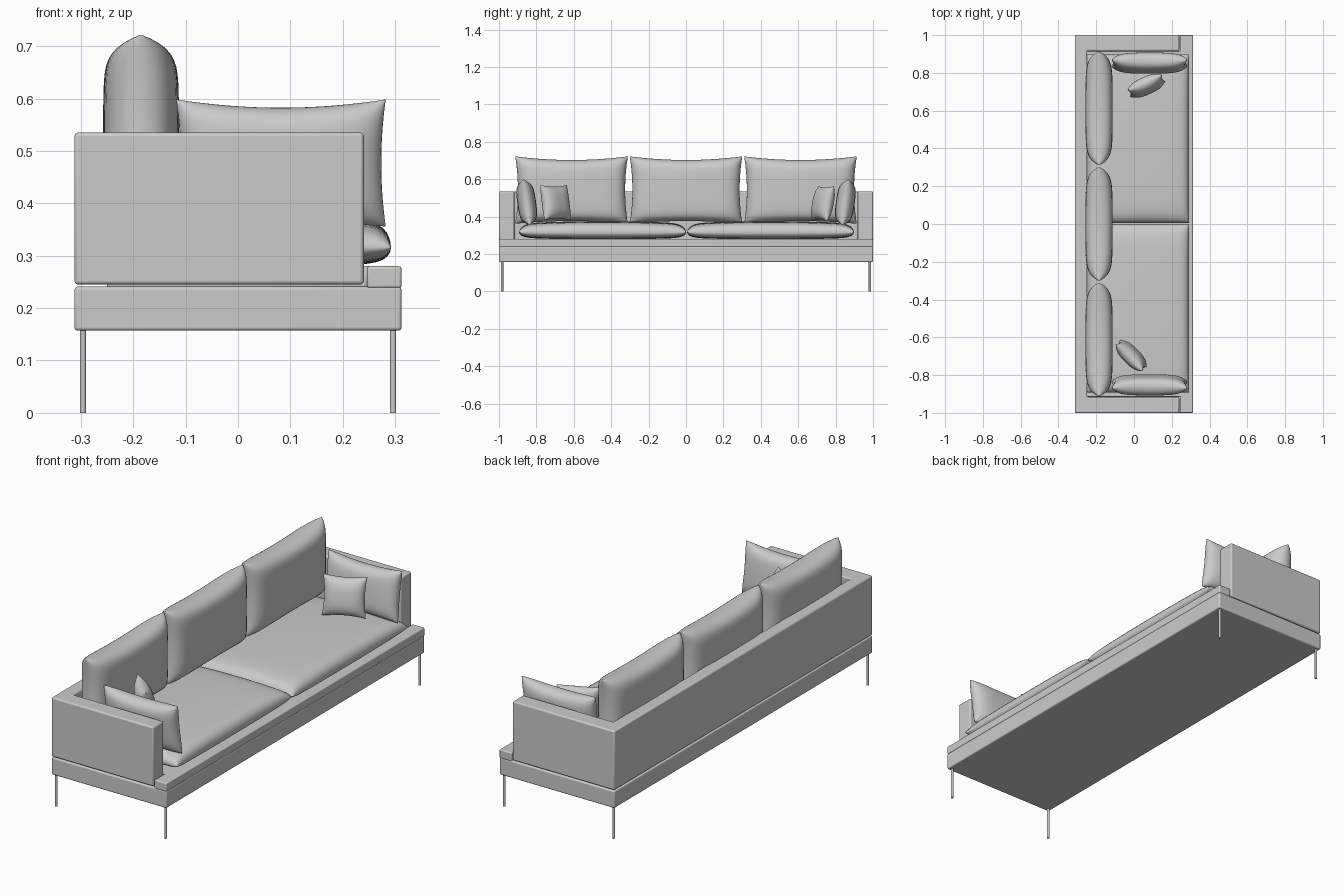
import bpy, bmesh, math
from mathutils import Matrix, Vector

if "Cube" in bpy.data.objects:
    bpy.data.objects.remove(bpy.data.objects["Cube"])


def finish(name, bm, bevel=0.0, angle=35):
    bmesh.ops.recalc_face_normals(bm, faces=bm.faces[:])
    me = bpy.data.meshes.new(name)
    bm.to_mesh(me)
    bm.free()
    ob = bpy.data.objects.new(name, me)
    bpy.context.collection.objects.link(ob)
    if bevel:
        m = ob.modifiers.new("Bevel", 'BEVEL')
        m.width, m.segments = bevel, 3
    bpy.ops.object.select_all(action='DESELECT')
    ob.select_set(True)
    bpy.context.view_layer.objects.active = ob
    bpy.ops.object.shade_smooth_by_angle(angle=math.radians(angle))
    return ob


def prism(name, outline, z0, z1, bevel):
    bm = bmesh.new()
    face = bm.faces.new([bm.verts.new((x, y, z0)) for x, y in outline])
    ext = bmesh.ops.extrude_face_region(bm, geom=[face])
    top = [v for v in ext["geom"] if isinstance(v, bmesh.types.BMVert)]
    bmesh.ops.translate(bm, verts=top, vec=(0, 0, z1 - z0))
    return finish(name, bm, bevel)


def box(name, x0, x1, y0, y1, z0, z1, bevel):
    return prism(name, [(x0, y0), (x1, y0), (x1, y1), (x0, y1)], z0, z1, bevel)


def cushion(name, size, matrix, power=4, pinch=0.06, crown=0.2, low=1.0, sag=0.0, n=28):
    """Two puffed sheets joined at a seam; local x/y = width/height, z = thickness."""
    w, h, t = (s / 2 for s in size)
    bm = bmesh.new()
    for side in (1, -1):
        new = bmesh.ops.create_grid(bm, x_segments=n, y_segments=n, size=1)["verts"]
        for vert in new:
            u, v = (math.sin(c * math.pi / 2) for c in vert.co[:2])
            puff = math.sqrt(max(0, 1 - abs(u) ** power) * max(0, 1 - abs(v) ** power))
            puff *= 1 - crown * (u * u + v * v) / 2
            x = u * w - math.copysign(pinch * h * (1 - v * v), u) * abs(u) ** 3
            y = v * h - math.copysign(pinch * h * (1 - u * u), v) * abs(v) ** 3
            y -= sag * (1 - u * u) * max(v, 0)
            vert.co = (x, y, side * t * puff * (low if side < 0 else 1))
    bmesh.ops.remove_doubles(bm, verts=bm.verts[:], dist=1e-5)
    bm.transform(matrix)
    return finish(name, bm, angle=80)


def standing(x, y, z, turn, lean=0.0):
    """Upright cushion frame: turn = heading of its width, lean = backward tilt."""
    return (Matrix.Translation((x, y, z)) @ Matrix.Rotation(math.radians(turn), 4, 'Z')
            @ Matrix.Rotation(math.radians(90 + lean), 4, 'X'))


# Base frame and raised seat platform with a full-width front rail
box("base", -0.312, 0.312, -1, 1, 0.157, 0.241, 0.006)
prism("seat_platform", [(-0.25, -0.915), (0.246, -0.915), (0.246, -1), (0.312, -1),
                        (0.312, 1), (0.246, 1), (0.246, 0.915), (-0.25, 0.915)],
      0.238, 0.28, 0.005)

# Back and both arms as one U-shaped shell
prism("back_and_arms", [(-0.312, -1), (0.24, -1), (0.24, -0.918), (-0.248, -0.918),
                        (-0.248, 0.918), (0.24, 0.918), (0.24, 1), (-0.312, 1)],
      0.245, 0.535, 0.007)

# Thin legs
for sx in (-1, 1):
    for sy in (-1, 1):
        bm = bmesh.new()
        bmesh.ops.create_cone(bm, cap_ends=True, segments=12, radius1=0.006, radius2=0.006,
                              depth=0.16, matrix=Matrix.Translation((sx * 0.296, sy * 0.983, 0.08)))
        finish("leg", bm)

# Seat cushions
for sy in (-1, 1):
    cushion("seat_cushion", (0.54, 0.892, 0.12),
            Matrix.Translation((0.022, sy * 0.449 + 0.003, 0.315)),
            power=14, pinch=0.0, crown=0.35, low=0.6)

# Back cushions
for y in (-0.612, 0, 0.612):
    cushion("back_cushion", (0.602, 0.36, 0.145), standing(-0.185, y, 0.542, 90),
            power=7, pinch=0.08, crown=0.12, sag=0.005)

# Cushions against the arms
for sy in (-1, 1):
    cushion("arm_cushion", (0.40, 0.245, 0.10), standing(0.082, sy * 0.852, 0.477, 0, -sy * 8),
            power=5, pinch=0.07, crown=0.2, sag=0.008)

# Small throw pillows
cushion("throw_pillow", (0.20, 0.19, 0.085), standing(0.065, 0.732, 0.470, 24, -12),
        power=3, pinch=0.09)
cushion("throw_pillow", (0.20, 0.19, 0.085), standing(-0.015, -0.697, 0.475, -45, 10),
        power=3, pinch=0.09)
